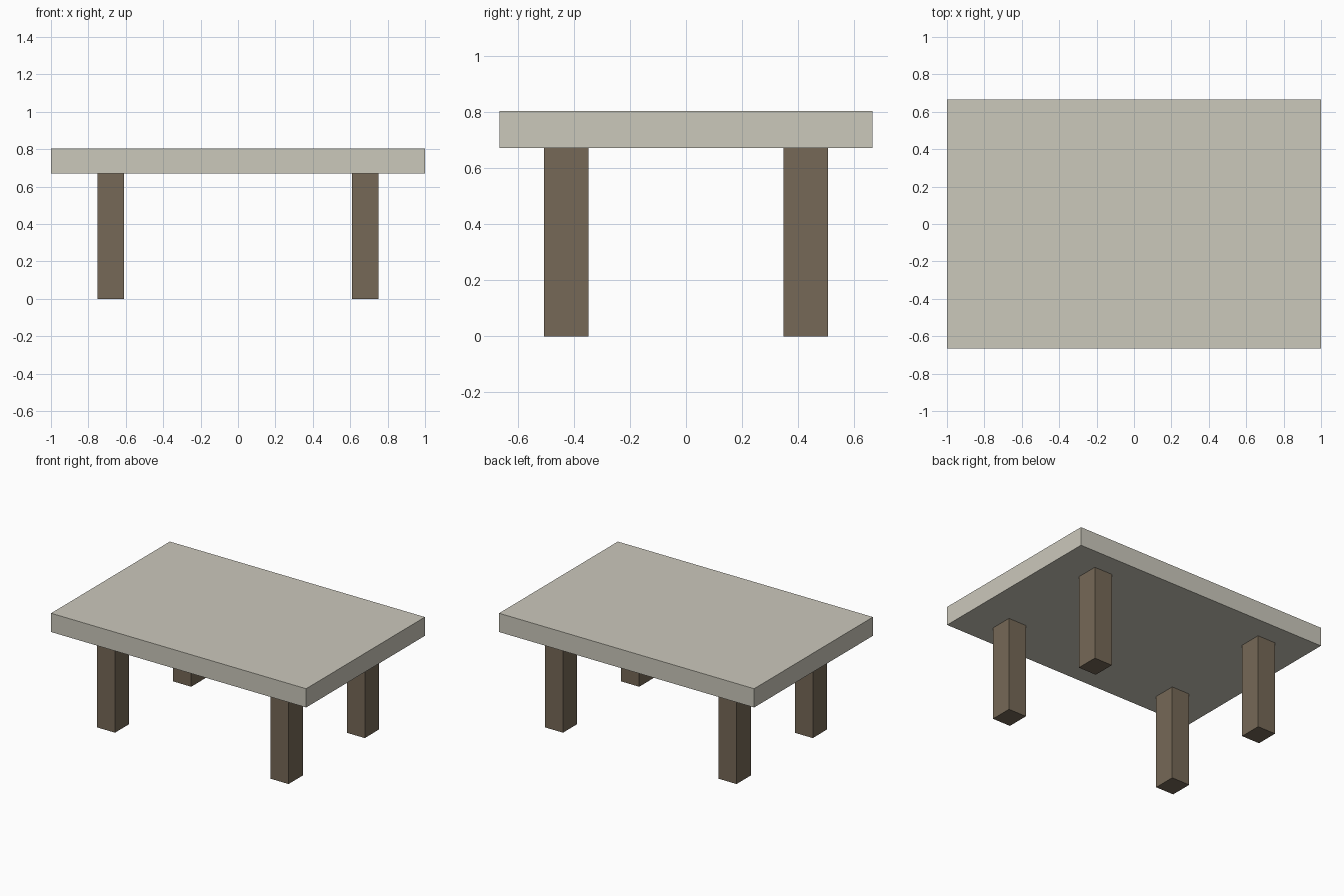
import bpy

if "Cube" in bpy.data.objects:
    bpy.data.objects.remove(bpy.data.objects["Cube"])


def material(name, rgb):
    m = bpy.data.materials.new(name)
    m.diffuse_color = (*rgb, 1)
    m.use_nodes = True
    m.node_tree.nodes["Principled BSDF"].inputs["Base Color"].default_value = m.diffuse_color
    return m


def box(name, lo, hi, mat):
    """Axis-aligned box between two corners."""
    centre = [(a + b) / 2 for a, b in zip(lo, hi)]
    bpy.ops.mesh.primitive_cube_add(size=1, location=centre)
    ob = bpy.context.object
    ob.name = name
    ob.scale = [b - a for a, b in zip(lo, hi)]
    bpy.ops.object.transform_apply(location=False, rotation=False, scale=True)
    ob.data.materials.append(mat)
    return ob


stone = material("pale_stone", (0.60, 0.58, 0.50))
wood = material("brown_wood", (0.18, 0.14, 0.095))

LEG_TOP = 0.67

# Table top
box("table_top", (-1, -0.665, LEG_TOP), (1, 0.665, 0.803), stone)

# Four square legs, set in from the corners
for side, sx in (("left", -1), ("right", 1)):
    for end, sy in (("front", -1), ("back", 1)):
        xs = sorted((sx * 0.61, sx * 0.751))
        ys = sorted((sy * 0.347, sy * 0.506))
        box(f"{end}_{side}_leg", (xs[0], ys[0], 0), (xs[1], ys[1], LEG_TOP), wood)
